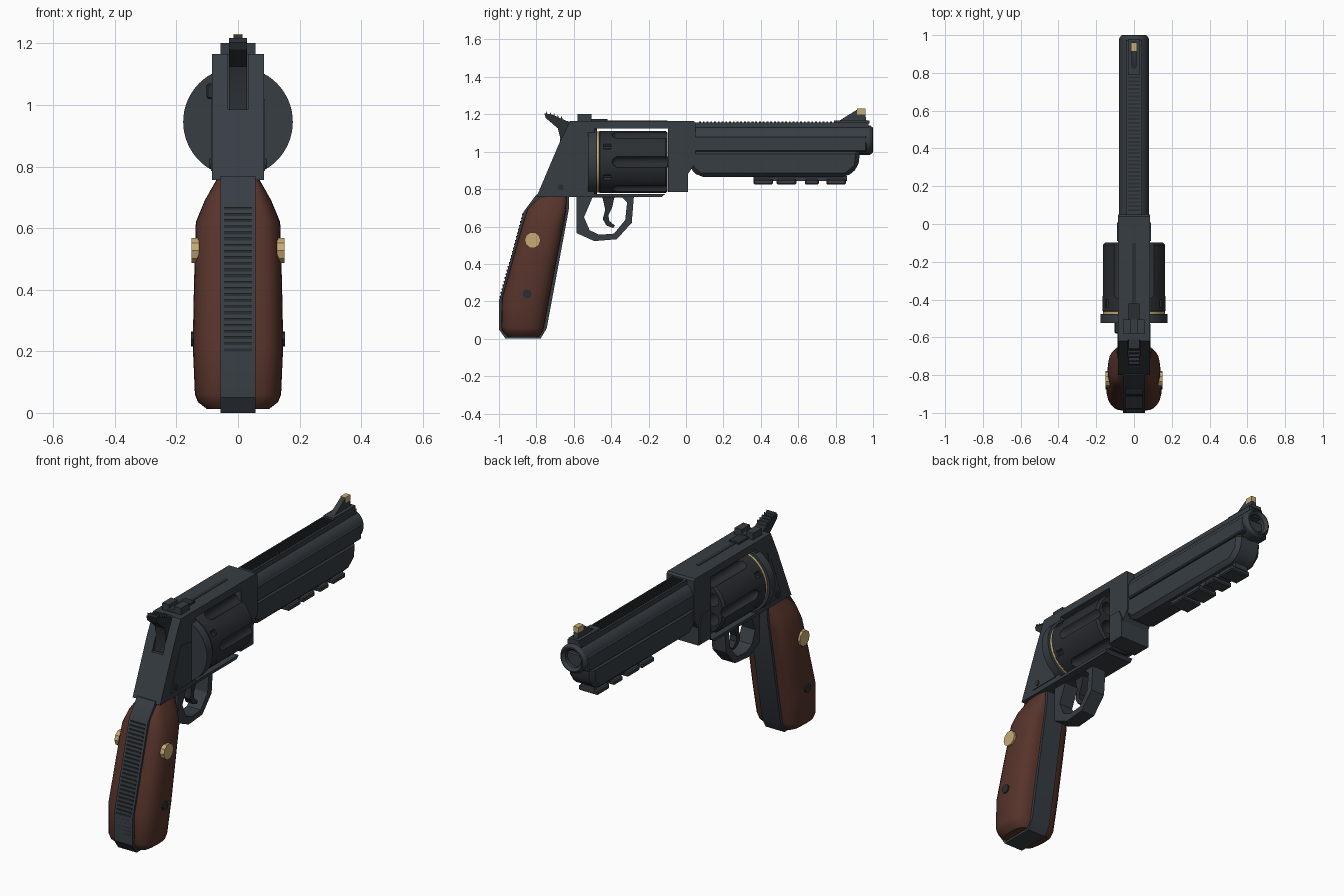
import bpy, bmesh, math
from mathutils import Matrix, Vector

cube = bpy.data.objects.get("Cube")
if cube:
    bpy.data.objects.remove(cube, do_unlink=True)


def material(name, rgb):
    m = bpy.data.materials.new(name)
    m.use_nodes = True
    m.diffuse_color = (*rgb, 1)
    m.node_tree.nodes["Principled BSDF"].inputs["Base Color"].default_value = (*rgb, 1)
    return m


STEEL = material("blued steel", (0.038, 0.047, 0.056))
DARK = material("dark steel", (0.024, 0.028, 0.032))
WOOD = material("walnut", (0.095, 0.034, 0.024))
GOLD = material("brass", (0.58, 0.41, 0.18))
parts = []


def finish(name, bm, mat):
    bmesh.ops.recalc_face_normals(bm, faces=bm.faces)
    mesh = bpy.data.meshes.new(name)
    bm.to_mesh(mesh)
    bm.free()
    mesh.materials.append(mat)
    ob = bpy.data.objects.new(name, mesh)
    bpy.context.collection.objects.link(ob)
    parts.append(ob)
    return ob


def prism(name, outline, x0, x1, mat=STEEL, bevel=0):
    """Side outline of (y, z) points extruded across x."""
    bm = bmesh.new()
    face = bm.faces.new([bm.verts.new((x0, y, z)) for y, z in outline])
    ext = bmesh.ops.extrude_face_region(bm, geom=[face])
    verts = [v for v in ext["geom"] if isinstance(v, bmesh.types.BMVert)]
    bmesh.ops.translate(bm, verts=verts, vec=(x1 - x0, 0, 0))
    bmesh.ops.recalc_face_normals(bm, faces=bm.faces)
    if bevel:
        bmesh.ops.bevel(bm, geom=bm.edges[:], offset=bevel, segments=1,
                        affect='EDGES', clamp_overlap=True)
    return finish(name, bm, mat)


def box(name, w, y0, y1, z0, z1, mat=STEEL, bevel=0):
    return prism(name, [(y0, z0), (y1, z0), (y1, z1), (y0, z1)], -w, w, mat, bevel)


def lathe(name, profile, x, z, mat=STEEL, sides=48, closed=False):
    """(y, radius) profile turned around an axis along y."""
    bm = bmesh.new()
    rings = []
    for y, r in profile:
        angles = [2 * math.pi * i / sides for i in range(sides)]
        rings.append([bm.verts.new((x + r * math.cos(a), y, z + r * math.sin(a))) for a in angles])
    pairs = list(zip(rings, rings[1:]))
    if closed:
        pairs.append((rings[-1], rings[0]))
    else:
        bm.faces.new(rings[0])
        bm.faces.new(rings[-1])
    for a, b in pairs:
        for i in range(sides):
            j = (i + 1) % sides
            bm.faces.new((a[i], a[j], b[j], b[i]))
    return finish(name, bm, mat)


def stud(name, x, y, z, r, depth, mat, sides):
    """Short disc facing sideways."""
    bm = bmesh.new()
    bmesh.ops.create_cone(bm, cap_ends=True, segments=sides, radius1=r, radius2=r, depth=depth,
                          matrix=Matrix.Translation((x, y, z)) @ Matrix.Rotation(math.pi / 2, 4, 'Y'))
    return finish(name, bm, mat)


def cut(target, cutter):
    mod = target.modifiers.new("cut", 'BOOLEAN')
    mod.object = cutter
    mod.solver = 'EXACT'
    bpy.context.view_layer.objects.active = target
    bpy.ops.object.modifier_apply(modifier=mod.name)
    parts.remove(cutter)
    bpy.data.objects.remove(cutter, do_unlink=True)


# Frame with cylinder window and hammer slot
frame = prism("frame", [(-0.62, 1.165), (0.04, 1.165), (0.05, 1.155), (0.05, 0.94), (0.01, 0.88),
                        (0.01, 0.785), (-0.1, 0.785), (-0.13, 0.757), (-0.8, 0.757), (-0.68, 1.04)],
              -0.084, 0.084)
cut(frame, box("window_cutter", 0.3, -0.49, -0.095, 0.773, 1.125))
cut(frame, prism("slot_cutter", [(-0.8, 0.985), (-0.665, 0.985), (-0.6, 1.2), (-0.8, 1.2)], -0.033, 0.033))
prism("crane", [(-0.09, 0.79), (0.008, 0.79), (0.008, 0.9), (-0.015, 0.95), (-0.09, 0.95)], -0.09, 0.09)
box("top_strap_groove", 0.01, -0.43, -0.1, 1.16, 1.167, DARK)
for s in (-1, 1):
    prism("side_plate", [(-0.62, 1.02), (-0.53, 1.005), (-0.53, 0.785), (-0.71, 0.785), (-0.67, 0.9)],
          s * 0.08, s * 0.088)
    stud("frame_screw", s * 0.086, -0.67, 0.81, 0.016, 0.012, DARK, 12)
prism("cylinder_latch", [(-0.58, 1.02), (-0.52, 1.02), (-0.52, 1.07), (-0.58, 1.07)], -0.102, -0.08, DARK, 0.005)

# Cylinder with flutes, chambers and stop notches
AXIS = 0.945
lathe("recoil_shield", [(-0.525, 0.178), (-0.477, 0.178)], 0, AXIS, sides=64)
lathe("cylinder_ring", [(-0.48, 0.163), (-0.455, 0.163)], 0, AXIS, GOLD, 64)
cylinder = lathe("cylinder", [(-0.465, 0.162), (-0.46, 0.167), (-0.11, 0.167), (-0.098, 0.155)],
                 0, AXIS, DARK, 72)
for i in range(6):
    a = math.radians(60 * i)
    cx, cz = 0.174 * math.cos(a), AXIS + 0.174 * math.sin(a)
    cut(cylinder, lathe("flute_cutter", [(-0.395, 0.008), (-0.388, 0.02), (-0.37, 0.03), (0, 0.03)],
                        cx, cz, sides=20))
    b = a + math.radians(30)
    cut(cylinder, lathe("chamber_cutter", [(-0.3, 0.036), (0, 0.036)],
                        0.108 * math.cos(b), AXIS + 0.108 * math.sin(b), sides=20))
    cut(cylinder, lathe("notch_cutter", [(-0.44, 0.016), (-0.4, 0.016)],
                        0.168 * math.cos(b), AXIS + 0.168 * math.sin(b), sides=8))
lathe("cylinder_pin", [(-0.5, 0.03), (0, 0.03)], 0, AXIS, sides=20)

# Barrel, rib and underlug
lathe("barrel", [(0.0, 0.079), (0.982, 0.079), (0.998, 0.068), (1.0, 0.062), (0.985, 0.048), (0.6, 0.045),
                 (0.59, 0.002), (0.0, 0.002)], 0, 1.062, sides=48, closed=True)
box("barrel_shroud", 0.08, 0.04, 0.965, 1.0, 1.085, bevel=0.006)
box("barrel_rib", 0.042, 0.04, 0.975, 1.1, 1.155)
for i in range(37):
    y = 0.07 + 0.02 * i
    box("rib_serration", 0.032, y, y + 0.01, 1.15, 1.161, DARK)
prism("underlug", [(0.02, 0.91), (0.07, 0.865), (0.86, 0.865), (0.92, 0.915), (0.932, 1.01), (0.02, 1.01)],
      -0.078, 0.078, bevel=0.022)
box("rail_base", 0.04, 0.36, 0.86, 0.843, 0.87)
for y0, y1 in ((0.36, 0.465), (0.485, 0.59), (0.635, 0.71), (0.75, 0.855)):
    box("rail_tooth", 0.06, y0, y1, 0.825, 0.853, bevel=0.006)

# Sights
box("front_sight_base", 0.032, 0.79, 0.98, 1.15, 1.168)
prism("front_sight", [(0.81, 1.16), (0.915, 1.225), (0.955, 1.225), (0.965, 1.16)], -0.014, 0.014)
box("front_sight_bead", 0.015, 0.915, 0.96, 1.2, 1.23, GOLD)
box("rear_sight_base", 0.03, -0.58, -0.42, 1.16, 1.175, DARK)
rear = box("rear_sight", 0.057, -0.58, -0.505, 1.16, 1.202)
cut(rear, box("notch_cutter", 0.015, -0.7, -0.4, 1.182, 1.3))

# Hammer with a ridged spur
prism("hammer", [(-0.69, 0.96), (-0.672, 1.07), (-0.685, 1.125), (-0.75, 1.18), (-0.758, 1.205),
                 (-0.72, 1.2), (-0.64, 1.165), (-0.6, 1.155), (-0.6, 0.96)], -0.03, 0.03, DARK)
for i in range(5):
    y, z = -0.752 + 0.02 * i, 1.2 - 0.006 * i
    prism("spur_ridge", [(y, z - 0.01), (y + 0.014, z - 0.01), (y + 0.007, z + 0.018)], -0.03, 0.03, DARK)

# Trigger guard and trigger
guard = prism("trigger_guard", [(-0.585, 0.77), (-0.585, 0.565), (-0.49, 0.522), (-0.37, 0.532),
                                (-0.29, 0.62), (-0.278, 0.77)], -0.042, 0.042)
cut(guard, prism("guard_cutter", [(-0.5, 0.755), (-0.545, 0.65), (-0.515, 0.58), (-0.465, 0.556),
                                  (-0.385, 0.562), (-0.325, 0.635), (-0.315, 0.73), (-0.34, 0.755)], -1, 1))
prism("trigger", [(-0.45, 0.77), (-0.432, 0.69), (-0.445, 0.64), (-0.425, 0.605), (-0.39, 0.592),
                  (-0.38, 0.605), (-0.41, 0.63), (-0.415, 0.66), (-0.395, 0.7), (-0.38, 0.77)],
      -0.02, 0.02, DARK)

# Grip strap with back serrations
BACK = [(0.77, -0.8), (0.68, -0.868), (0.2, -1.0), (0.0, -1.0)]


def back_y(z):
    for (za, ya), (zb, yb) in zip(BACK, BACK[1:]):
        if z >= zb:
            return ya + (yb - ya) * (za - z) / (za - zb)


prism("grip_strap", [(-0.8, 0.77), (-0.868, 0.68), (-1.0, 0.2), (-1.0, 0.05), (-0.965, 0), (-0.778, 0),
                     (-0.745, 0.055), (-0.625, 0.7), (-0.625, 0.77)], -0.057, 0.057)
for i in range(29):
    z = 0.1 + 0.02 * i
    y = back_y(z + 0.005)
    box("strap_serration", 0.045, max(y - 0.004, -1.0), y + 0.01, z, z + 0.009, DARK)

# Rounded wooden grip panels: stations of z, back, front, half width
STATIONS = [(0.757, -0.785, -0.637, 0.07), (0.69, -0.848, -0.64, 0.108), (0.62, -0.872, -0.652, 0.137),
            (0.42, -0.928, -0.692, 0.143), (0.22, -0.984, -0.73, 0.147), (0.06, -0.988, -0.76, 0.14),
            (0.035, -0.978, -0.768, 0.13), (0.012, -0.955, -0.785, 0.1)]
for s in (-1, 1):
    bm = bmesh.new()
    rings = []
    for z, yb, yf, w in STATIONS:
        ring = []
        for k in range(13):
            t = math.pi * k / 12
            c = math.cos(t)
            y = (yb + yf) / 2 - math.copysign(abs(c) ** 0.8, c) * (yf - yb) / 2
            x = 0.05 + (w - 0.05) * max(math.sin(t), 0) ** 0.75
            ring.append(bm.verts.new((s * x, y, z)))
        rings.append(ring)
    for a, b in zip(rings, rings[1:]):
        for k in range(13):
            j = (k + 1) % 13
            bm.faces.new((a[k], a[j], b[j], b[k]))
    bm.faces.new(rings[0])
    bm.faces.new(rings[-1])
    finish("grip_panel", bm, WOOD)
    stud("grip_medallion", s * 0.139, -0.82, 0.527, 0.043, 0.024, GOLD, 10)
    stud("grip_screw", s * 0.141, -0.85, 0.24, 0.025, 0.022, DARK, 8)

# Smooth curved surfaces, keep hard edges
for ob in parts:
    ob.select_set(True)
bpy.context.view_layer.objects.active = parts[0]
bpy.ops.object.shade_smooth_by_angle(angle=math.radians(32))
bpy.ops.object.select_all(action='DESELECT')
